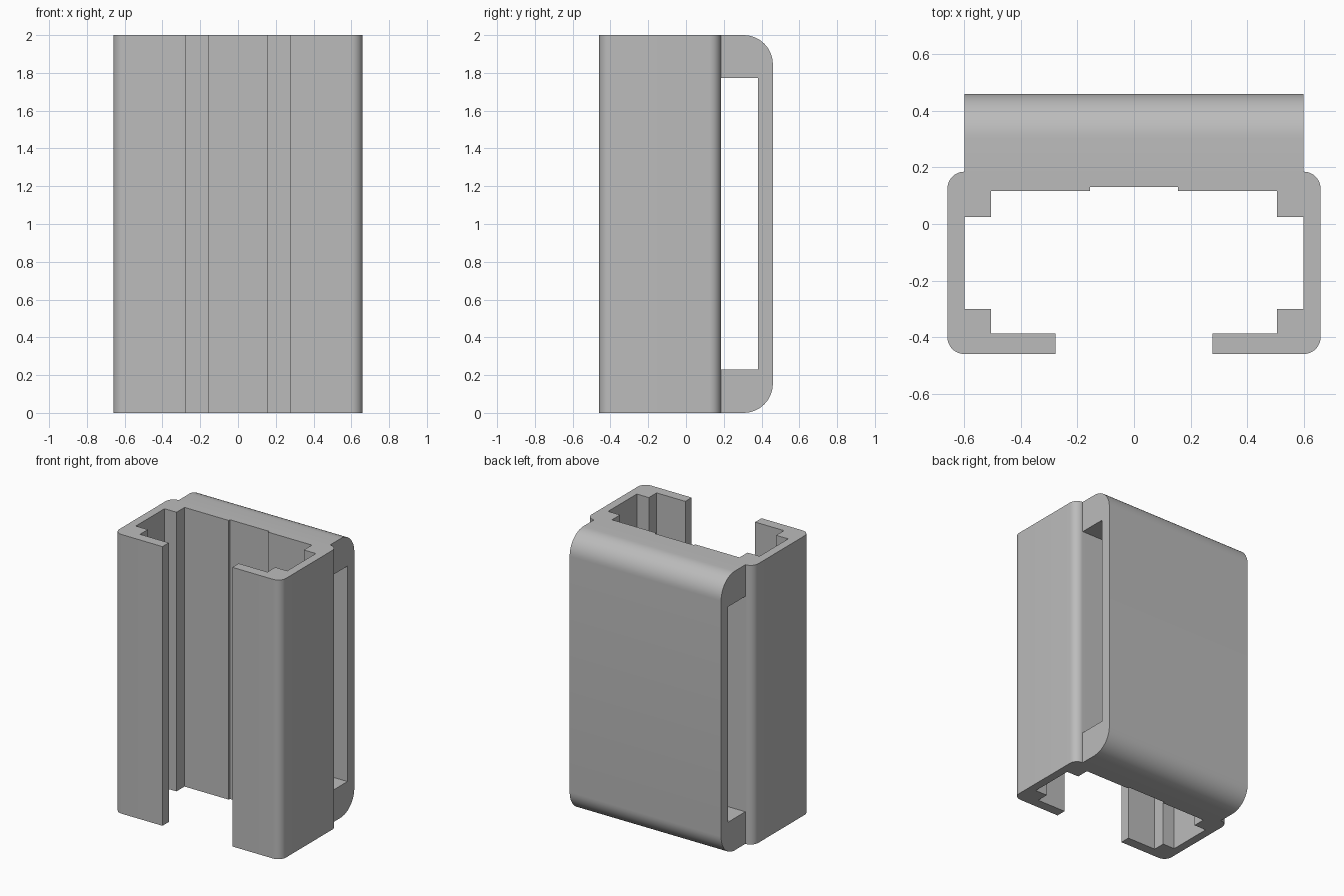
import bpy
import bmesh
from math import radians, sin, cos, pi
from mathutils import Vector

cube = bpy.data.objects.get("Cube")
if cube:
    bpy.data.objects.remove(cube, do_unlink=True)

HEIGHT = 2.0
WALL_BACK = 0.185

grey = bpy.data.materials.new("plain grey")
grey.use_nodes = True
grey.diffuse_color = (0.5, 0.5, 0.5, 1)
grey.node_tree.nodes["Principled BSDF"].inputs["Base Color"].default_value = (0.5, 0.5, 0.5, 1)


def arc(cx, cy, radius, start, end, steps=12):
    """Points along an arc, angles in degrees."""
    angles = [radians(start + (end - start) * i / steps) for i in range(steps + 1)]
    return [(cx + radius * cos(a), cy + radius * sin(a)) for a in angles]


def prism(name, profile, place, direction):
    """Extrude a closed 2D profile along a direction."""
    bm = bmesh.new()
    face = bm.faces.new([bm.verts.new(place(a, b)) for a, b in profile])
    moved = bmesh.ops.extrude_face_region(bm, geom=[face])["geom"]
    bmesh.ops.translate(bm, vec=Vector(direction),
                        verts=[v for v in moved if isinstance(v, bmesh.types.BMVert)])
    bmesh.ops.recalc_face_normals(bm, faces=bm.faces)
    mesh = bpy.data.meshes.new(name)
    bm.to_mesh(mesh)
    bm.free()
    mesh.materials.append(grey)
    obj = bpy.data.objects.new(name, mesh)
    bpy.context.collection.objects.link(obj)
    return obj


# Open-fronted channel: right half of the plan, then mirrored
half = [(0.155, 0.13), (0.155, 0.116), (0.505, 0.116), (0.505, 0.025), (0.6, 0.025),
        (0.6, -0.3), (0.505, -0.3), (0.505, -0.388), (0.277, -0.388), (0.277, -0.46)]
half += arc(0.6, -0.4, 0.06, -90, 0)
half += arc(0.6, WALL_BACK - 0.06, 0.06, 0, 90)
plan = half + [(-x, y) for x, y in reversed(half)]
holder = prism("channel_holder", plan, lambda x, y: (x, y, 0), (0, 0, HEIGHT))

# Belt loop on the back: rounded C in side profile, sunk slightly into the wall
root, back, radius = WALL_BACK - 0.03, 0.46, 0.155
side = [(root, 0)] + arc(back - radius, radius, radius, -90, 0)
side += arc(back - radius, HEIGHT - radius, radius, 0, 90)
side += [(root, HEIGHT), (root, 1.773), (0.382, 1.773), (0.382, 0.23), (root, 0.23)]
loop = prism("belt_loop", side, lambda y, z: (-0.6, y, z), (1.2, 0, 0))

# Fuse the loop with the channel
union = holder.modifiers.new("fuse loop", "BOOLEAN")
union.operation = "UNION"
union.solver = "EXACT"
union.object = loop
bpy.ops.object.select_all(action="DESELECT")
holder.select_set(True)
bpy.context.view_layer.objects.active = holder
bpy.ops.object.modifier_apply(modifier=union.name)
bpy.data.objects.remove(loop, do_unlink=True)

bpy.ops.object.shade_smooth_by_angle(angle=radians(30))
